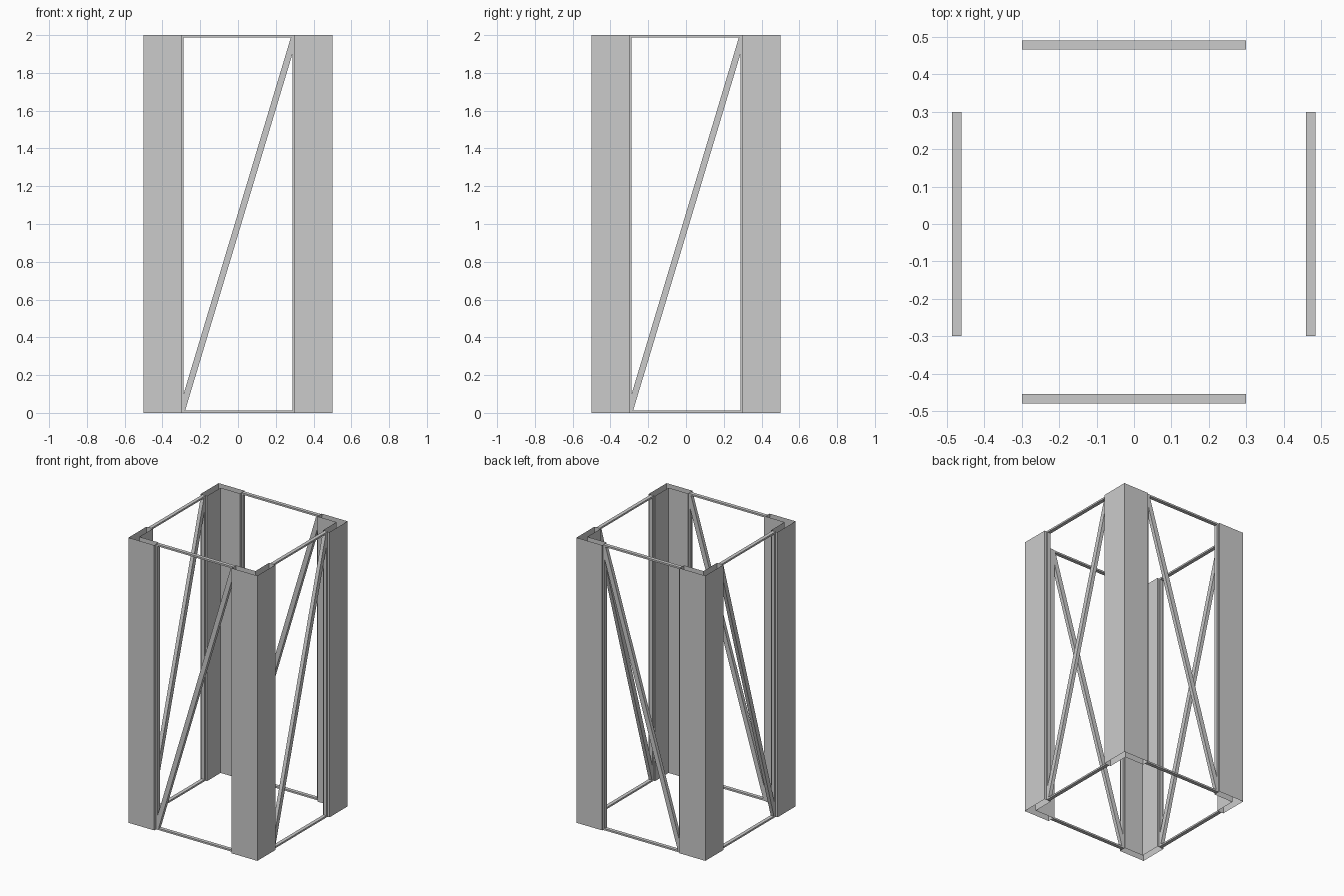
import bpy, bmesh
from mathutils import Matrix, Vector
from math import pi

if "Cube" in bpy.data.objects:
    bpy.data.objects.remove(bpy.data.objects["Cube"])

H = 2.0      # height
BAR = 0.012  # frame bar width
DEPTH = 0.025


def finish(bm, name):
    bmesh.ops.recalc_face_normals(bm, faces=bm.faces)
    me = bpy.data.meshes.new(name)
    bm.to_mesh(me)
    bm.free()
    ob = bpy.data.objects.new(name, me)
    bpy.context.collection.objects.link(ob)
    return ob


def extrude(bm, pts, vec, caps=True):
    """Sweep a closed 3D outline along vec, with or without end faces."""
    a = [bm.verts.new(p) for p in pts]
    b = [bm.verts.new(Vector(p) + Vector(vec)) for p in pts]
    n = len(pts)
    for i in range(n):
        j = (i + 1) % n
        bm.faces.new((a[i], a[j], b[j], b[i]))
    if caps:
        bm.faces.new(a[::-1])
        bm.faces.new(b)


# L-shaped corner posts: hollow, open at top and bottom
L = [(0.5, 0.5), (0.3, 0.5), (0.3, 0.45), (0.45, 0.45), (0.45, 0.3), (0.5, 0.3)]
for sx, xn in ((-1, "left"), (1, "right")):
    for sy, yn in ((-1, "front"), (1, "back")):
        bm = bmesh.new()
        extrude(bm, [(sx * x, sy * y, 0) for x, y in L], (0, 0, H), caps=False)
        finish(bm, f"corner_post_{yn}_{xn}")


def brace_frame(name, along_y, start):
    """Thin rectangular frame with one diagonal, in the XZ or YZ plane."""
    w, i = 0.3, 0.3 - BAR

    def rect(u0, u1, z0, z1):
        return [(u0, z0), (u1, z0), (u1, z1), (u0, z1)]

    half = [(-i, 0.1), (-i, BAR), (-0.28, BAR)]
    diagonal = half + [(-u, H - z) for u, z in half]
    shapes = [rect(-w, -i, 0, H), rect(i, w, 0, H),
              rect(-i, i, 0, BAR), rect(-i, i, H - BAR, H), diagonal]
    bm = bmesh.new()
    for s in shapes:
        if along_y:
            extrude(bm, [(start, u, z) for u, z in s], (DEPTH, 0, 0))
        else:
            extrude(bm, [(u, start, z) for u, z in s], (0, DEPTH, 0))
    finish(bm, name)


# Braced frames between the posts
brace_frame("brace_front", False, -0.48)
brace_frame("brace_back", False, 0.466)
brace_frame("brace_left", True, -0.486)
brace_frame("brace_right", True, 0.46)
